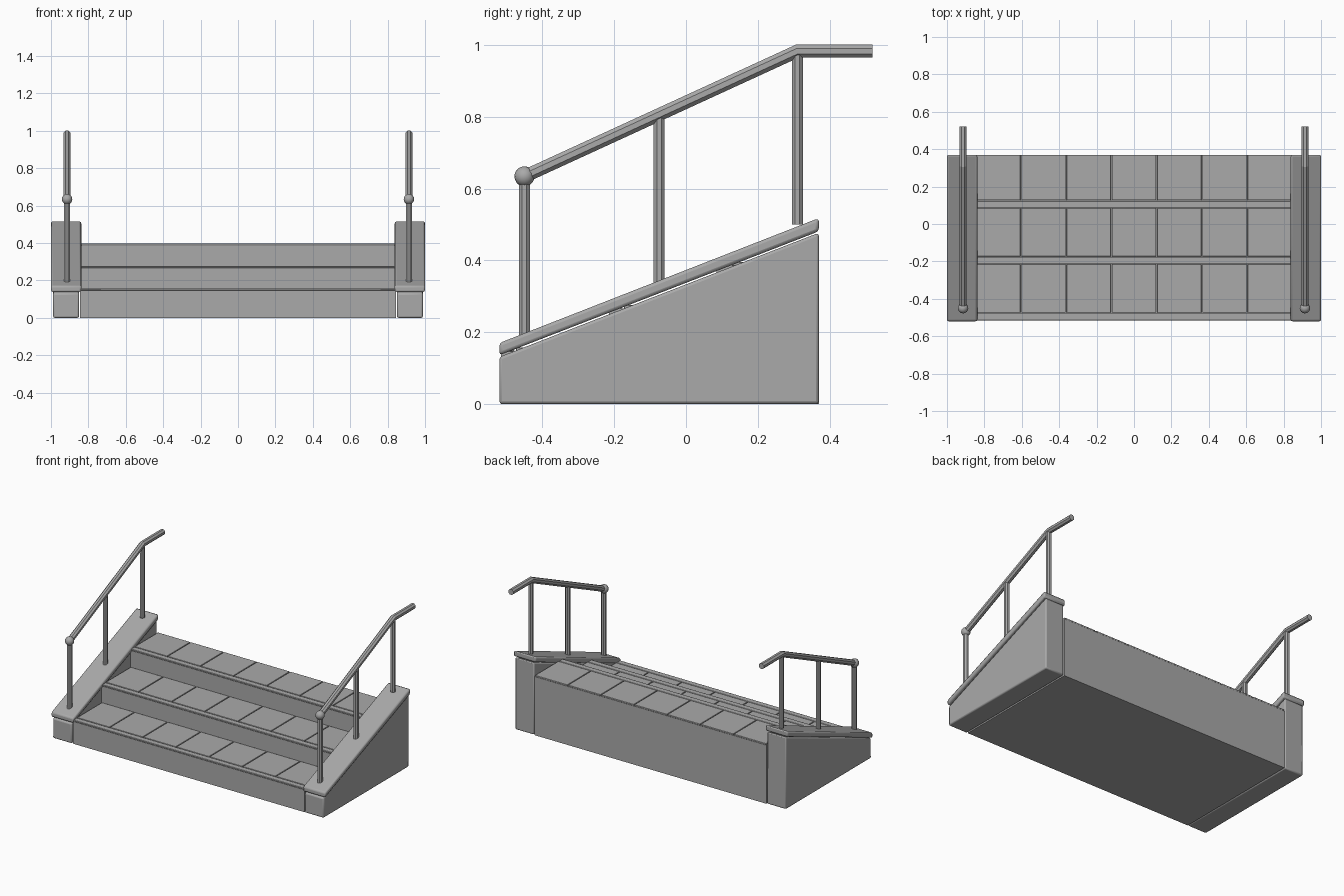
import bpy, bmesh, math
from mathutils import Vector

old = bpy.data.objects.get("Cube")
if old:
    bpy.data.objects.remove(old, do_unlink=True)

grey = bpy.data.materials.new("stone_grey")
grey.use_nodes = True
colour = (0.4, 0.4, 0.4, 1)
grey.diffuse_color = colour
grey.node_tree.nodes["Principled BSDF"].inputs["Base Color"].default_value = colour


def finish(name, bm, bevel=0.0, smooth=True):
    bmesh.ops.recalc_face_normals(bm, faces=bm.faces)
    mesh = bpy.data.meshes.new(name)
    bm.to_mesh(mesh)
    bm.free()
    mesh.materials.append(grey)
    ob = bpy.data.objects.new(name, mesh)
    bpy.context.collection.objects.link(ob)
    if bevel:
        mod = ob.modifiers.new("soft_edges", "BEVEL")
        mod.width = bevel
        mod.segments = 2
    if smooth:
        bpy.ops.object.select_all(action="DESELECT")
        ob.select_set(True)
        bpy.context.view_layer.objects.active = ob
        bpy.ops.object.shade_smooth_by_angle(angle=math.radians(35))
    return ob


def add_prism(bm, outline, x0, x1):
    """Extrude a (y, z) outline from x0 to x1."""
    face = bm.faces.new([bm.verts.new((x0, y, z)) for y, z in outline])
    grown = bmesh.ops.extrude_face_region(bm, geom=[face])["geom"]
    moved = [v for v in grown if isinstance(v, bmesh.types.BMVert)]
    bmesh.ops.translate(bm, vec=(x1 - x0, 0, 0), verts=moved)


def prism(name, outline, x0, x1, bevel=0.0):
    bm = bmesh.new()
    add_prism(bm, outline, x0, x1)
    return finish(name, bm, bevel)


def rect(y0, y1, z0, z1):
    return [(y0, z0), (y1, z0), (y1, z1), (y0, z1)]


def tube(name, x, path, radius, sides=8):
    """Sweep a round section along a (y, z) path with mitred bends."""
    pts = [Vector((0, y, z)) for y, z in path]
    bm = bmesh.new()
    rings = []
    for i, p in enumerate(pts):
        before = (p - pts[max(i - 1, 0)]).normalized()
        after = (pts[min(i + 1, len(pts) - 1)] - p).normalized()
        along = (before + after).normalized()
        normal = Vector((0, -along.z, along.y))
        stretch = 1 / max(along.dot(before), along.dot(after))
        ring = []
        for k in range(sides):
            a = math.tau * (k + 0.5) / sides
            offset = Vector((math.cos(a), 0, 0)) + normal * math.sin(a) * stretch
            ring.append(bm.verts.new(Vector((x, 0, 0)) + p + offset * radius))
        rings.append(ring)
    for r0, r1 in zip(rings, rings[1:]):
        for k in range(sides):
            n = (k + 1) % sides
            bm.faces.new((r0[k], r0[n], r1[n], r1[k]))
    bm.faces.new(rings[0])
    bm.faces.new(rings[-1])
    return finish(name, bm, smooth=False)


FRONT, BACK, HALF = -0.515, 0.37, 0.845
edges = [FRONT, -0.215, 0.085, BACK]
heights = [0.157, 0.276, 0.396]
SKIN, LIP, GAP = 0.01, 0.037, 0.005

# Solid stair core
core = [(BACK, 0), (FRONT, 0)]
for i, h in enumerate(heights):
    core += [(edges[i], h - SKIN), (edges[i + 1], h - SKIN)]
prism("stair_core", core, -HALF, HALF)

# Nosing strips and paving tiles on every tread
seams = [-HALF] + [0.242 * (k - 2.5) for k in range(6)] + [HALF]
for i, h in enumerate(heights):
    y0, y1 = edges[i], edges[i + 1]
    prism(f"step_nosing_{i + 1}", rect(y0, y0 + LIP, h - SKIN, h), -HALF, HALF, 0.003)
    bm = bmesh.new()
    for a, b in zip(seams, seams[1:]):
        add_prism(bm, rect(y0 + LIP + GAP, y1, h - SKIN, h),
                  a + GAP / 2, b - GAP / 2)
    finish(f"step_tiles_{i + 1}", bm, 0.002)

# Side walls, sloping caps and handrails
wall = [(-0.52, 0), (BACK, 0), (BACK, 0.477), (-0.52, 0.131)]
cap = [(-0.52, 0.136), (BACK, 0.481), (BACK, 0.518), (-0.52, 0.17)]
posts = [(-0.45, 0.19, 0.62), (-0.075, 0.335, 0.80), (0.31, 0.5, 0.975)]
for side, s in (("left", 1), ("right", -1)):
    prism(f"{side}_side_wall", wall, s * 0.85, s * 0.988, 0.008)
    prism(f"{side}_wall_cap", cap, s * 0.838, s * 1.0, 0.009)
    x = s * 0.914
    for n, (y, z0, z1) in enumerate(posts):
        tube(f"{side}_rail_post_{n + 1}", x, [(y, z0), (y, z1)], 0.0165)
    tube(f"{side}_handrail", x, [(-0.45, 0.634), (0.31, 0.983), (0.52, 0.983)], 0.0195)
    bm = bmesh.new()
    bmesh.ops.create_uvsphere(bm, u_segments=16, v_segments=10, radius=0.028)
    bmesh.ops.translate(bm, vec=(x, -0.45, 0.634), verts=bm.verts)
    finish(f"{side}_rail_knob", bm)
